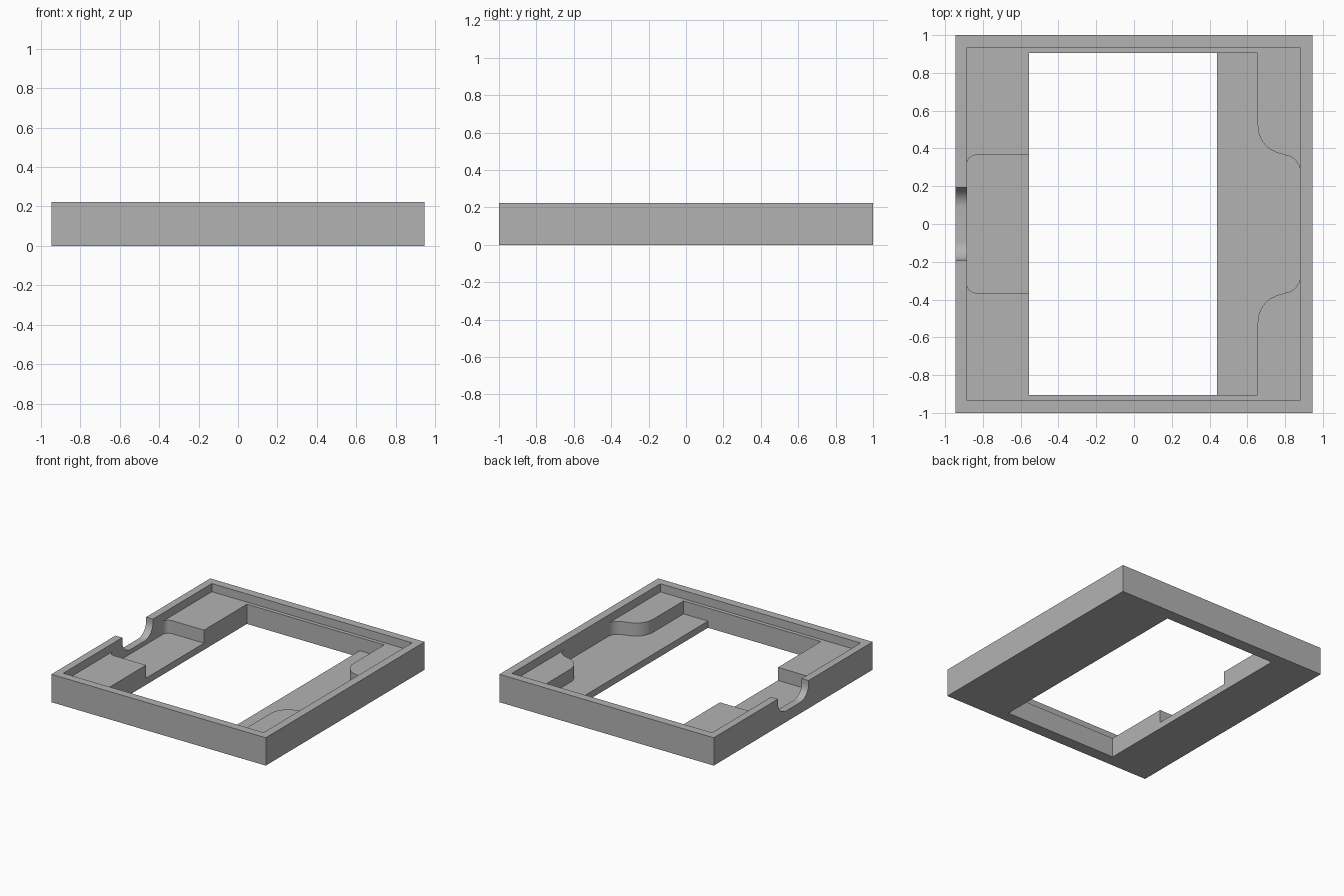
import bpy
import bmesh
from math import sin, cos, radians

cube = bpy.data.objects.get("Cube")
if cube:
    bpy.data.objects.remove(cube, do_unlink=True)

HX, HY, TOP = 0.945, 1.0, 0.222        # outer half sizes and height
SHELF, FLOOR, NOTCH = 0.157, 0.053, 0.088
ABOVE = 0.4                            # cutters reach past the top

grey = bpy.data.materials.new("matte grey")
grey.use_nodes = True
grey.diffuse_color = (0.45, 0.45, 0.45, 1)
grey.node_tree.nodes["Principled BSDF"].inputs["Base Color"].default_value = (0.45, 0.45, 0.45, 1)


def rect(x0, x1, y0, y1):
    return [(x0, y0), (x1, y0), (x1, y1), (x0, y1)]


def arc(cx, cy, r, start, end, steps=12):
    angles = [radians(start + (end - start) * i / steps) for i in range(steps + 1)]
    return [(cx + r * cos(a), cy + r * sin(a)) for a in angles]


def mirrored(half):
    """Close an outline by reflecting its upper half in the x axis."""
    return half + [(x, -y) for x, y in reversed(half)]


def prism(name, outline, low, high, place=lambda u, v, w: (u, v, w)):
    bm = bmesh.new()
    base = bm.faces.new([bm.verts.new(place(u, v, low)) for u, v in outline])
    top = bmesh.ops.extrude_face_region(bm, geom=[base])["geom"]
    shift = [b - a for a, b in zip(place(0, 0, low), place(0, 0, high))]
    bmesh.ops.translate(bm, vec=shift, verts=[g for g in top if isinstance(g, bmesh.types.BMVert)])
    bmesh.ops.recalc_face_normals(bm, faces=bm.faces)
    mesh = bpy.data.meshes.new(name)
    bm.to_mesh(mesh)
    bm.free()
    mesh.materials.append(grey)
    obj = bpy.data.objects.new(name, mesh)
    bpy.context.collection.objects.link(obj)
    return obj


frame = prism("tray_frame", rect(-HX, HX, -HY, HY), 0, TOP)

# Left pocket with rounded outer corners
left_half = arc(-0.835, 0.315, 0.05, 180, 90, 8) + [(-0.5, 0.365)]

# Right pocket: long strip with an S-curved bay reaching the rim
right_half = ([(0.88, 0.275)] + arc(0.79, 0.275, 0.09, 8, 82) + arc(0.805, 0.52, 0.15, 262, 180)
              + [(0.655, 0.905), (0.4, 0.905)])

# Rounded notch through the left wall, drawn in y and z
notch_outline = ([(0.193, ABOVE)] + arc(0.088, NOTCH + 0.105, 0.105, 0, -90)
                 + arc(-0.088, NOTCH + 0.105, 0.105, -90, -180) + [(-0.193, ABOVE)])

cutters = [
    prism("rim_recess_cutter", rect(-0.885, 0.88, -0.935, 0.935), SHELF, ABOVE),
    prism("opening_cutter", rect(-0.555, 0.44, -0.905, 0.905), -0.2, ABOVE),
    prism("left_pocket_cutter", mirrored(left_half), FLOOR, SHELF + 0.02),
    prism("right_pocket_cutter", mirrored(right_half), FLOOR, SHELF + 0.02),
    prism("notch_cutter", notch_outline, -1.1, -0.87, lambda u, v, w: (w, u, v)),
]

bpy.ops.object.select_all(action="DESELECT")
bpy.context.view_layer.objects.active = frame
frame.select_set(True)
for cutter in cutters:
    cutter.hide_render = True
    cut = frame.modifiers.new(cutter.name, "BOOLEAN")
    cut.operation = "DIFFERENCE"
    cut.solver = "EXACT"
    cut.object = cutter
    bpy.ops.object.modifier_apply(modifier=cut.name)
for cutter in cutters:
    bpy.data.objects.remove(cutter, do_unlink=True)

bpy.ops.object.shade_smooth_by_angle(angle=radians(30))
